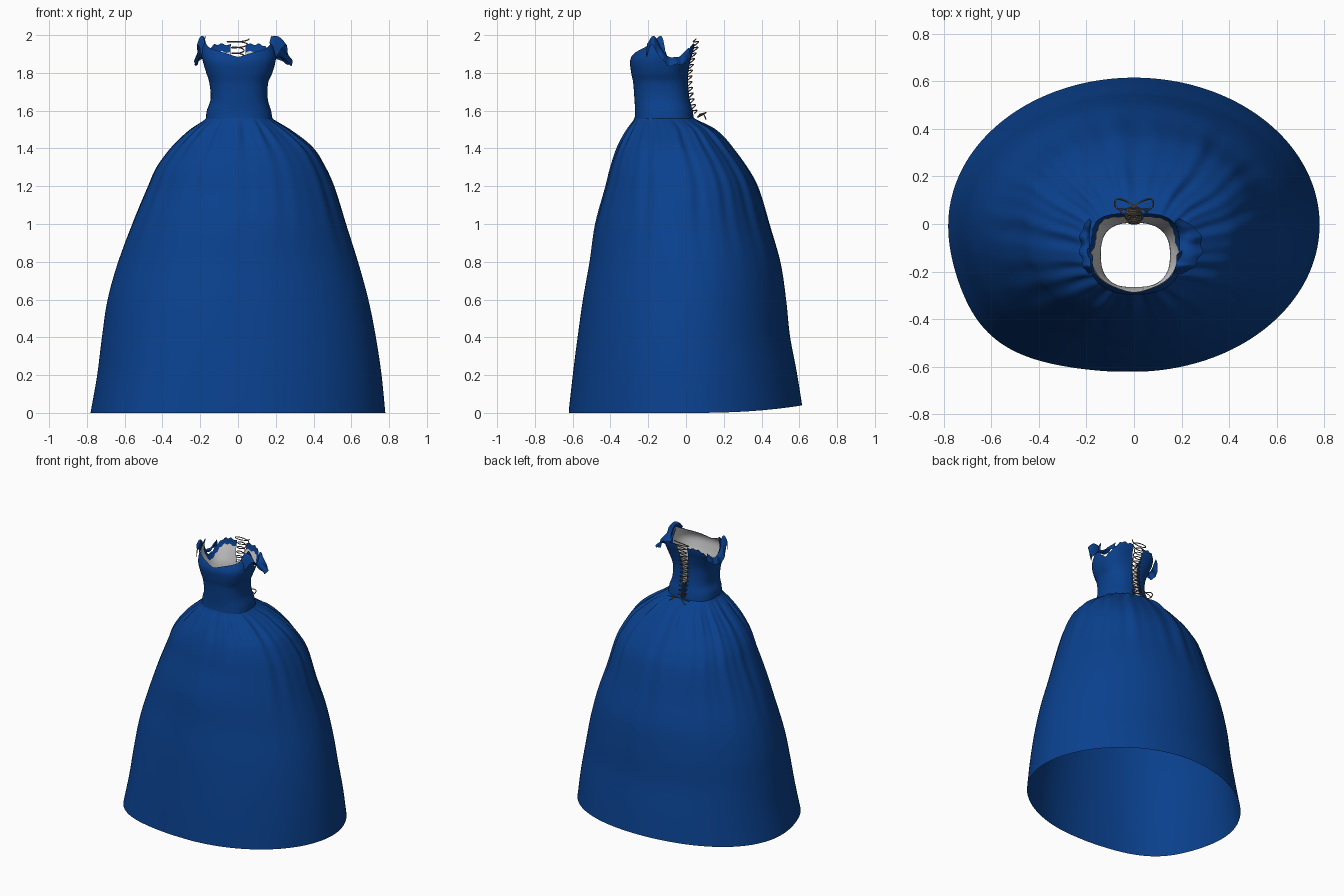
import bpy, bmesh, math
from mathutils import Vector

if "Cube" in bpy.data.objects:
    bpy.data.objects.remove(bpy.data.objects["Cube"])


def material(name, col):
    m = bpy.data.materials.new(name)
    m.diffuse_color = col
    m.use_nodes = True
    m.node_tree.nodes["Principled BSDF"].inputs["Base Color"].default_value = m.diffuse_color
    return m


BLUE = material("blue_fabric", (0.003, 0.052, 0.27, 1))
CORD = material("dark_cord", (0.16, 0.13, 0.10, 1))


def spline(table, x):
    """Smooth interpolation of rows (key, v1, v2...) at key x."""
    x = min(max(x, table[0][0]), table[-1][0])
    i = next(k for k in range(len(table) - 1) if x <= table[k + 1][0])
    p1, p2 = table[i], table[i + 1]
    p0, p3 = table[max(i - 1, 0)], table[min(i + 2, len(table) - 1)]
    h = p2[0] - p1[0]
    t = (x - p1[0]) / h
    out = []
    for k in range(1, len(p1)):
        m1 = (p2[k] - p0[k]) / (p2[0] - p0[0]) * h
        m2 = (p3[k] - p1[k]) / (p3[0] - p1[0]) * h
        out.append((2*t**3 - 3*t*t + 1) * p1[k] + (t**3 - 2*t*t + t) * m1
                   + (3*t*t - 2*t**3) * p2[k] + (t**3 - t*t) * m2)
    return out


def sheet(name, func, nu, nv, mat=None, closed=False):
    """Grid surface from func(u, v), u and v in 0..1."""
    bm = bmesh.new()
    cols = nu if closed else nu + 1
    g = [[bm.verts.new(func(i / nu, j / nv)) for i in range(cols)] for j in range(nv + 1)]
    for j in range(nv):
        for i in range(nu):
            k = (i + 1) % cols
            bm.faces.new((g[j][i], g[j][k], g[j + 1][k], g[j + 1][i]))
    me = bpy.data.meshes.new(name)
    bm.to_mesh(me)
    bm.free()
    for p in me.polygons:
        p.use_smooth = True
    ob = bpy.data.objects.new(name, me)
    bpy.context.collection.objects.link(ob)
    if mat:
        me.materials.append(mat)
    return ob


def ring(row, a, n, inset=0.0, scale=1.0):
    """Point on a superellipse; a = 0 is the front, positive towards +x."""
    xl, xr, yf, yb = row
    s, c = math.sin(a), math.cos(a)
    rx = (xr if s > 0 else xl) - inset
    x = rx * math.copysign(abs(s) ** (2 / n), s)
    y = -((yf + yb) / 2 - inset) * math.copysign(abs(c) ** (2 / n), c)
    return x * scale, (yb - yf) / 2 + y * scale


def bump(x, mid, width):
    return math.exp(-((x - mid) / width) ** 2 / 2)


# Outline tables: height, left, right, front, back
SKIRT = [(0, .78, .78, .62, .615), (.2, .745, .76, .598, .585), (.4, .72, .73, .573, .55),
         (.6, .69, .69, .545, .53), (.8, .635, .635, .51, .50), (1, .56, .57, .48, .44),
         (1.2, .475, .505, .425, .375), (1.3, .43, .46, .40, .32), (1.4, .355, .395, .365, .245),
         (1.5, .25, .27, .31, .15), (1.545, .185, .2, .28, .07), (1.565, .165, .175, .27, .035)]
BODICE = [(1.54, .172, .185, .273, .045), (1.6, .165, .175, .27, .035), (1.66, .145, .158, .273, .02),
          (1.75, .152, .16, .28, .01), (1.8, .168, .182, .29, .012), (1.87, .188, .2, .295, .025),
          (1.93, .195, .2, .262, .042), (2, .175, .18, .24, .05)]
# Neckline: angle from front, height
NECK = [(0, 1.885), (15, 1.905), (45, 1.932), (65, 1.965), (79, 1.997), (84, 1.98), (93, 1.90),
        (104, 1.86), (119, 1.88), (140, 1.93), (152, 1.95), (180, 1.95)]


# Full skirt with gathers at the waist
def skirt(u, v):
    a = 2 * math.pi * u
    z = 1.565 * (1 - (1 - v) ** 1.5)
    back = 0.5 - 0.5 * math.cos(a)
    folds = (math.cos(19 * a + 0.6) + 0.7 * math.cos(31 * a + 1.5 * math.sin(3 * a))
             + 0.6 * math.cos(11 * a + 2))
    amp = 0.017 * bump(z, 1.48, 0.06) + (0.004 + 0.006 * back) * bump(z, 1.25, 0.22)
    amp *= min(1, (1.565 - z) / 0.03)
    side = (math.degrees(a) + 42 + 180) % 360 - 180
    bulge = 0.08 * bump(side, 0, 16) * max(0, 1 - z / 1.2)
    n = 2 + 0.18 * bump(z, 1.3, 0.15) + 0.4 * max(0, (z - 1.4) / 0.165) ** 2
    x, y = ring(spline(SKIRT, z), a, n, 0, 1 + amp * folds + bulge)
    y = max(y, -0.62)
    z += 0.04 * (max(0, y) / 0.615) ** 2.5 * max(0, 1 - z / 0.6)
    return x, y, z


sheet("skirt", skirt, 192, 70, BLUE, closed=True)


# Bodice shell and lining, open at the laced back; blue facing shows above the lining
def bodice(inset, drop):
    def f(u, v):
        deg = (u * 2 - 1) * 176
        top = spline(NECK, abs(deg))[0]
        if abs(deg) > 85:
            top += 0.005 * math.sin(deg * 0.45)
        top -= drop * (0.1 + 0.9 * min(1, max(0, (abs(deg) - 55) / 40)))
        z = 1.54 + (min(top, 2.0) - 1.54) * v
        square = min(1, max(0, (z - 1.8) / 0.1)) * min(1, max(0, (abs(deg) - 90) / 20))
        x, y = ring(spline(BODICE, z), math.radians(deg), 2.5 + 0.8 * square, inset)
        return x, y, z
    return f


sheet("bodice", bodice(0, 0), 144, 28, BLUE)
sheet("bodice_lining", bodice(0.005, 0.04), 144, 28)


# Off-shoulder sleeves: rows across the cap, from the armhole edge to the ragged outer edge
INNER = [(0, .165, -.205, 1.955), (.25, .178, -.165, 1.99), (.5, .19, -.11, 1.895),
         (.75, .19, -.05, 1.875), (1, .17, .01, 1.93)]
OUTER = [(0, .20, -.21, 1.88), (.25, .25, -.18, 1.945), (.5, .285, -.11, 1.85),
         (.75, .27, -.03, 1.845), (1, .19, .025, 1.88)]


def sleeve(side, reach):
    def f(u, v):
        p = Vector(spline(INNER, u)).lerp(Vector(spline(OUTER, u)), v)
        wave = 0.006 * math.sin(u * 30) * math.sin(math.pi * u) * v
        p.z += 0.022 * math.sin(math.pi * v) + wave
        x = 0.185 + (p.x - 0.185) * reach + wave
        return side * x, p.y, min(p.z, 2.0)
    return f


sheet("right_sleeve", sleeve(1, 1.0), 48, 10, BLUE)
sheet("left_sleeve", sleeve(-1, 0.42), 48, 10, BLUE)


# Cords
def cord(name, pts, r=0.0032):
    cu = bpy.data.curves.new(name, 'CURVE')
    cu.dimensions = '3D'
    cu.bevel_depth = r
    cu.bevel_resolution = 2
    sp = cu.splines.new('POLY')
    sp.points.add(len(pts) - 1)
    for q, p in zip(sp.points, pts):
        q.co = (*p, 1)
    cu.materials.append(CORD)
    ob = bpy.data.objects.new(name, cu)
    bpy.context.collection.objects.link(ob)


# Back lacing winds up the opening and widens into a loop at the top
lace = []
for i in range(13 * 20 + 1):
    t = i / 260
    z = 1.585 + 0.395 * t
    a = 2 * math.pi * 13 * t
    r = 0.032 + 0.026 * min(1, max(0, (t - 0.88) / 0.06))
    y0 = spline(BODICE, z)[3] + 0.006
    lace.append((r * math.cos(a), y0 + 0.015 * math.sin(a), z + 0.008 * math.sin(a)))
cord("back_lacing", lace)

# Bow at the waist: figure-eight loops and two tails
bow = []
for i in range(65):
    a = 2 * math.pi * i / 64
    bow.append((0.082 * math.sin(a), 0.075 + 0.022 * math.sin(2 * a) + 0.012 * abs(math.sin(a)),
                1.578 + 0.012 * math.sin(2 * a)))
cord("bow_loops", bow)
for side, name in ((-1, "left"), (1, "right")):
    cord(name + "_bow_tail", [(side * x, y, z) for x, y, z in
         ((0, .07, 1.58), (.02, .09, 1.585), (.045, .10, 1.57), (.065, .105, 1.555))])
